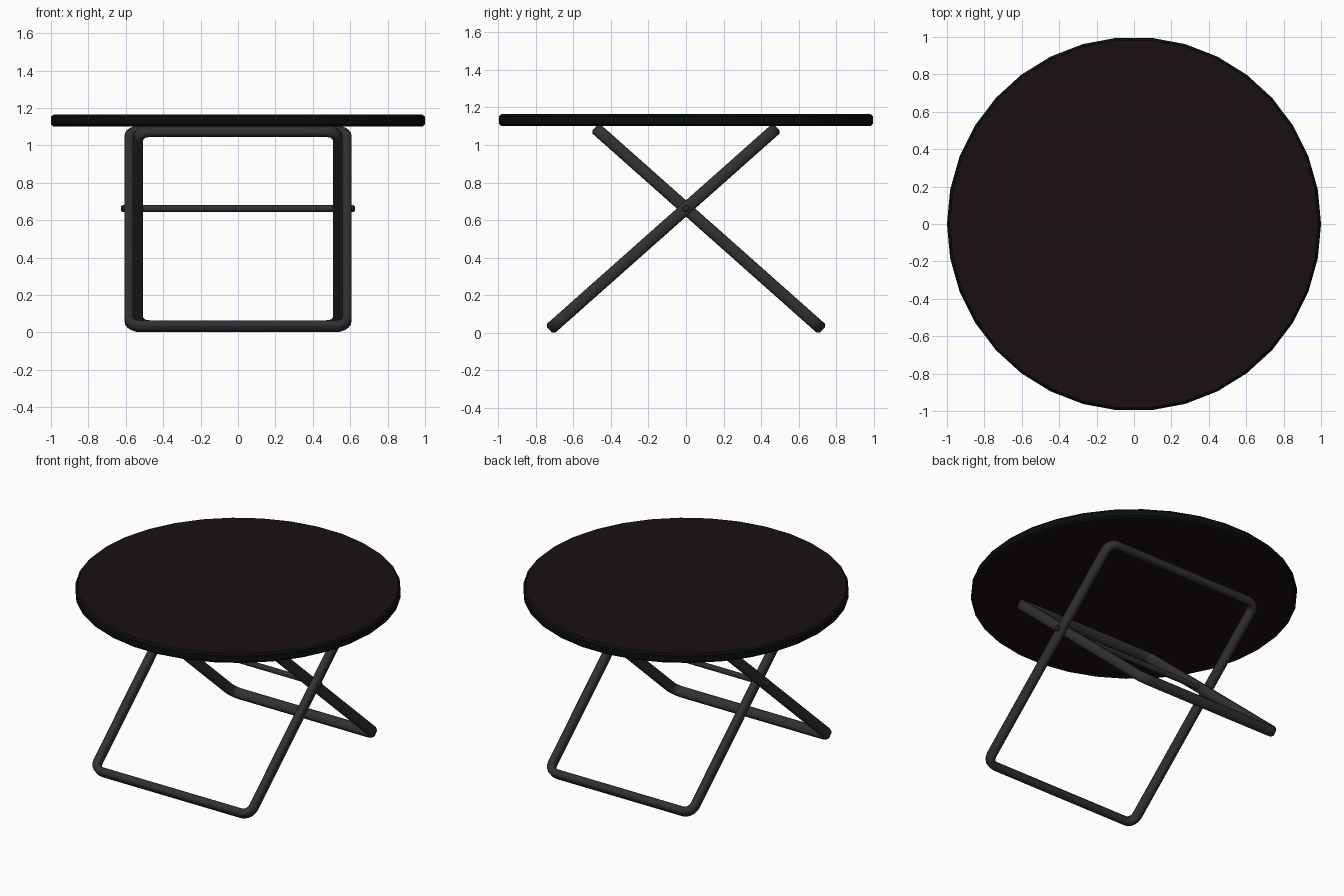
import bpy, bmesh, math
from mathutils import Vector, Matrix

if "Cube" in bpy.data.objects:
    bpy.data.objects.remove(bpy.data.objects["Cube"])


def material(name, rgb):
    m = bpy.data.materials.new(name)
    m.diffuse_color = (*rgb, 1)
    m.use_nodes = True
    m.node_tree.nodes["Principled BSDF"].inputs["Base Color"].default_value = m.diffuse_color
    return m


BROWN = material("dark_brown", (0.010, 0.005, 0.005))
BLACK = material("black_edge", (0.003, 0.004, 0.004))
GREY = material("dark_grey", (0.030, 0.030, 0.030))


def finish(name, bm, mats, angle):
    bmesh.ops.recalc_face_normals(bm, faces=bm.faces[:])
    me = bpy.data.meshes.new(name)
    bm.to_mesh(me)
    bm.free()
    for m in mats:
        me.materials.append(m)
    me.shade_smooth()
    me.set_sharp_from_angle(angle=math.radians(angle))
    ob = bpy.data.objects.new(name, me)
    bpy.context.collection.objects.link(ob)
    return ob


def skin(bm, rings, closed):
    # quads between neighbouring rings of vertices
    n = len(rings[0])
    for i in range(len(rings) if closed else len(rings) - 1):
        a, b = rings[i], rings[(i + 1) % len(rings)]
        for j in range(n):
            bm.faces.new((a[j], a[(j + 1) % n], b[(j + 1) % n], b[j]))


def disc(name, profile, sides, mats, cap_mat=0, rim_mat=0, angle=30):
    # stacked rings (radius, z) with flat caps
    bm = bmesh.new()
    rings = [[bm.verts.new((r * math.cos(2 * math.pi * k / sides),
                            r * math.sin(2 * math.pi * k / sides), z))
              for k in range(sides)] for r, z in profile]
    skin(bm, rings, False)
    for f in bm.faces:
        f.material_index = rim_mat
    for ring in (rings[0], rings[-1]):
        bm.faces.new(ring).material_index = cap_mat
    return finish(name, bm, mats, angle)


PIVOT_Z = 0.662
TILT = math.radians(41.6)
BOTTOM, TOP = -0.972, 0.648      # frame ends measured along the leg
HALF_N, HALF_W, CH = 0.0245, 0.0325, 0.013
RADIUS = 0.06


def leg_frame(name, outer_x, side):
    # chamfered bar swept round a rounded rectangle, then tilted
    section = [(HALF_N, -HALF_W + CH), (HALF_N, HALF_W - CH),
               (HALF_N - CH, HALF_W), (-HALF_N + CH, HALF_W),
               (-HALF_N, HALF_W - CH), (-HALF_N, -HALF_W + CH),
               (-HALF_N + CH, -HALF_W), (HALF_N - CH, -HALF_W)]
    cx = outer_x - HALF_N - RADIUS
    lo, hi = BOTTOM + HALF_N + RADIUS, TOP - HALF_N - RADIUS
    corners = [(cx, hi), (-cx, hi), (-cx, lo), (cx, lo)]
    bm = bmesh.new()
    rings = []
    for q, (x, y) in enumerate(corners):
        for s in range(6):
            a = math.pi / 2 * (q + s / 5)
            rings.append([bm.verts.new((x + (RADIUS + n) * math.cos(a),
                                        y + (RADIUS + n) * math.sin(a), w))
                          for n, w in section])
    skin(bm, rings, True)
    tilt = TILT if side > 0 else math.pi - TILT
    bm.transform(Matrix.Translation((0, 0, PIVOT_Z)) @ Matrix.Rotation(tilt, 4, 'X'))
    return finish(name, bm, [GREY], 50)


# Round table top with chamfered dark rim
disc("table_top", [(0.986, 1.100), (1.0, 1.113), (1.0, 1.152), (0.986, 1.165)],
     34, [BROWN, BLACK], 0, 1)

# Two crossed folding leg frames, one nested inside the other
leg_frame("outer_leg_frame", 0.607, 1)
leg_frame("inner_leg_frame", 0.558, -1)

# Pivot rod through both frames
rod = disc("pivot_rod", [(0.012, -0.625), (0.018, -0.618), (0.018, 0.618), (0.012, 0.625)],
           12, [GREY], angle=35)
rod.data.transform(Matrix.Translation((0, 0, PIVOT_Z)) @ Matrix.Rotation(math.pi / 2, 4, 'Y'))
